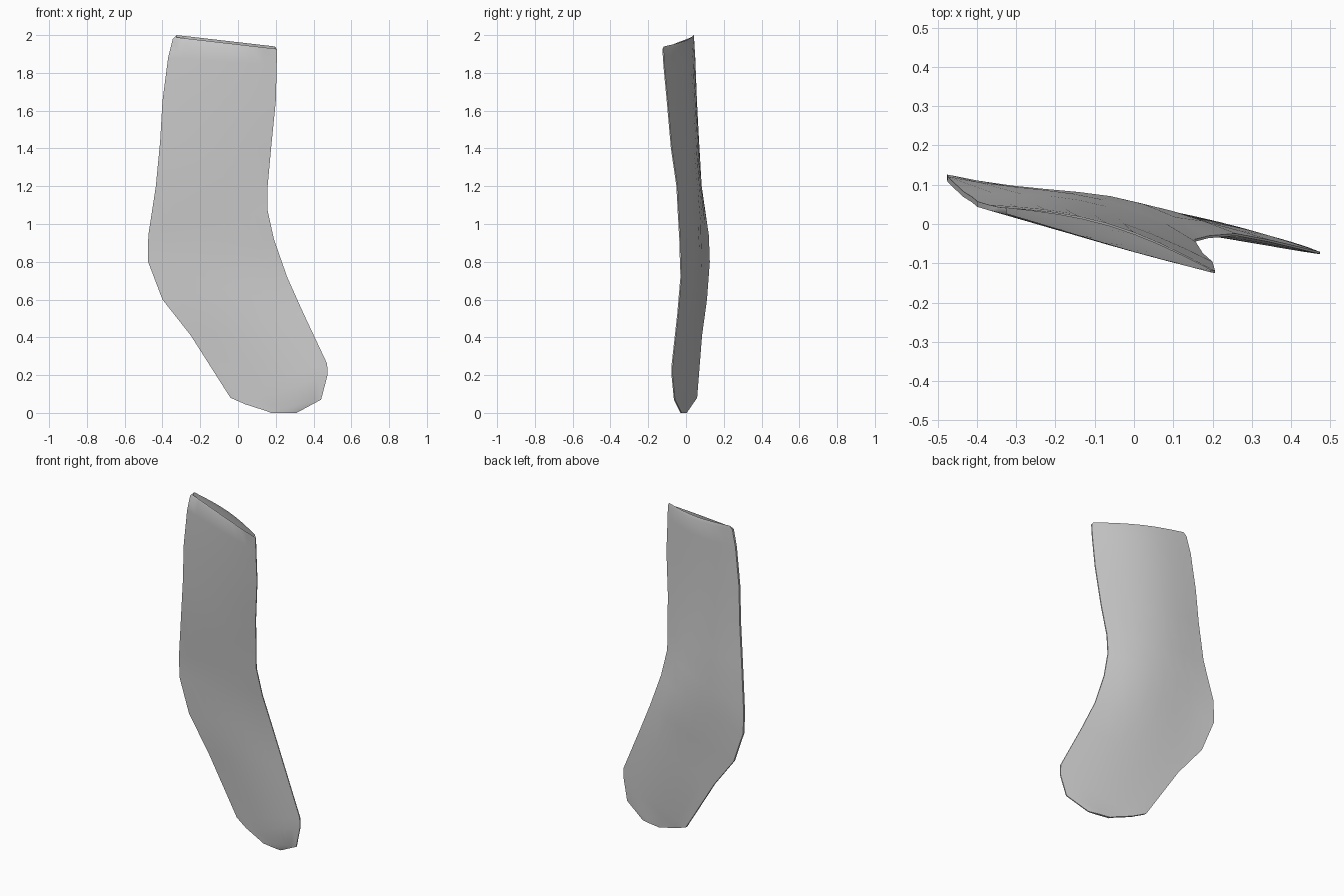
import bpy, bmesh, math
from mathutils import Vector

if "Cube" in bpy.data.objects:
    bpy.data.objects.remove(bpy.data.objects["Cube"])

# Rings down the sock: back edge (x, y, z), front edge (x, y, z), half thickness
# toward -y and +y, and how far the +y bulge leans toward the instep
RINGS = [
    ((-.325, .034, 2.0), (.195, -.120, 1.94), .008, .038, 1.0),
    ((-.345, .036, 1.98), (.206, -.122, 1.925), .009, .046, 1.0),
    ((-.370, .042, 1.88), (.205, -.117, 1.84), .010, .047, 1.0),
    ((-.400, .051, 1.65), (.200, -.099, 1.65), .011, .047, 1.0),
    ((-.412, .062, 1.44), (.175, -.077, 1.40), .012, .047, 1.0),
    ((-.435, .076, 1.20), (.157, -.048, 1.20), .013, .047, 1.1),
    ((-.475, .114, .94), (.155, -.042, 1.08), .015, .046, 1.5),
    ((-.476, .119, .80), (.190, -.033, .92), .014, .048, 1.8),
    ((-.400, .104, .60), (.260, -.027, .72), .020, .032, 1.4),
    ((-.250, .078, .41), (.345, -.043, .53), .022, .022, 1.0),
    ((-.040, .052, .08), (.472, -.073, .26), .018, .016, 1.0),
    ((.040, .028, .045), (.474, -.074, .20), .014, .014, 1.0),
    ((.150, .004, .010), (.440, -.061, .07), .010, .011, 1.0),
    ((.175, -.002, .0), (.310, -.026, .0), .007, .007, 1.0),
]
STEPS = 8


def ring_points(back, front, near, far, lean):
    """Flat closed section: near face back-to-front, then far face returning."""
    a, b = Vector(back), Vector(front)
    rows = [[], []]
    for i in range(STEPS + 1):
        t = i / STEPS
        edge = .007 - .004 * t
        p = a.lerp(b, t)
        g_near = math.sin(math.pi * t)
        g_far = math.sin(math.pi * t ** lean)
        rows[0].append(p - Vector((0, edge + max(near - edge, 0) * g_near, 0)))
        rows[1].append(p + Vector((0, edge + max(far - edge, 0) * g_far, 0)))
    return rows[0] + rows[1][::-1]


# Sock: leg, heel and toe as one lofted skin, open at the cuff
bm = bmesh.new()
loops = [[bm.verts.new(p) for p in ring_points(*r)] for r in RINGS]
n = len(loops[0])
for v in loops[0][:STEPS + 1]:      # front of the cuff sits a little lower
    v.co.z -= .012
for upper, lower in zip(loops, loops[1:]):
    for i in range(n):
        j = (i + 1) % n
        bm.faces.new((upper[i], upper[j], lower[j], lower[i]))

# Toe tip
tip = loops[-1]
for i in range(STEPS):
    bm.faces.new((tip[i], tip[i + 1], tip[n - 2 - i], tip[n - 1 - i]))
bmesh.ops.recalc_face_normals(bm, faces=bm.faces)

mesh = bpy.data.meshes.new("sock")
bm.to_mesh(mesh)
bm.free()
sock = bpy.data.objects.new("sock", mesh)
bpy.context.collection.objects.link(sock)

bpy.context.view_layer.objects.active = sock
sock.select_set(True)
bpy.ops.object.shade_smooth_by_angle(angle=math.radians(50))
